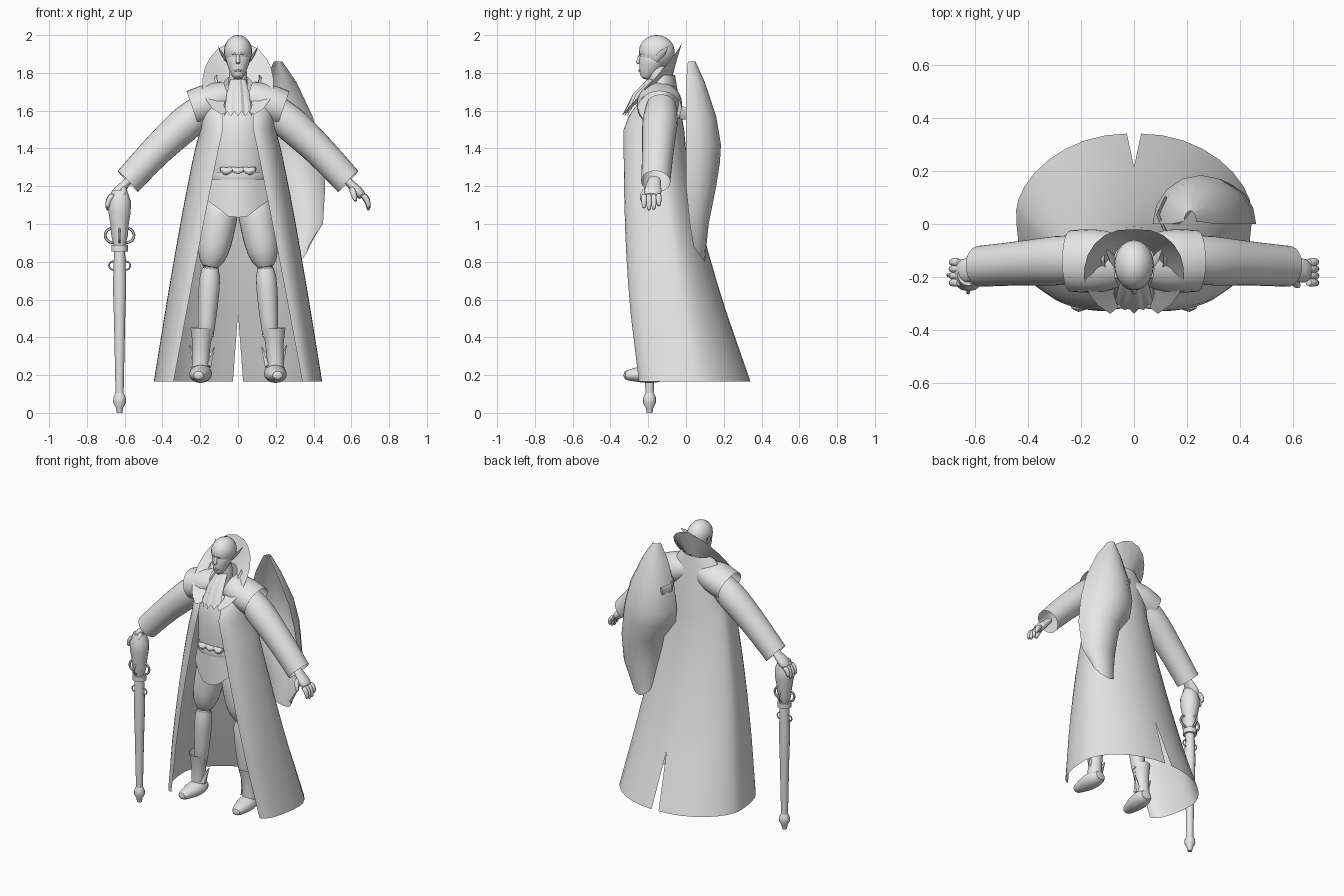
import bpy, math
from mathutils import Vector
from mathutils.geometry import interpolate_bezier

if "Cube" in bpy.data.objects:
    bpy.data.objects.remove(bpy.data.objects["Cube"])

grey = bpy.data.materials.new("plain grey")
grey.use_nodes = True
grey.diffuse_color = (.8, .8, .8, 1)
grey.node_tree.nodes["Principled BSDF"].inputs["Base Color"].default_value = grey.diffuse_color


def finish(obj, name, mirror=False, smooth=1, angle=45):
    obj.name = name
    obj.data.materials.append(grey)
    if mirror:
        modifier = obj.modifiers.new("mirror", "MIRROR")
        modifier.merge_threshold = .002
    if smooth:
        modifier = obj.modifiers.new("rounding", "SUBSURF")
        modifier.levels = modifier.render_levels = smooth
    bpy.ops.object.select_all(action="DESELECT")
    bpy.context.view_layer.objects.active = obj
    obj.select_set(True)
    bpy.ops.object.shade_smooth_by_angle(angle=math.radians(angle))


def loft(name, rows, closed=False, cap=False, **options):
    """Skin a surface over rows that have equal numbers of points."""
    count = len(rows[0])
    verts = [tuple(point) for row in rows for point in row]
    faces = []
    for start in range(0, len(verts) - count, count):
        for i in range(count if closed else count - 1):
            j = (i + 1) % count
            faces.append((start + i, start + j, start + count + j, start + count + i))
    if cap:
        faces.append(tuple(reversed(range(count))))
        faces.append(tuple(range(len(verts) - count, len(verts))))
    mesh = bpy.data.meshes.new(name)
    mesh.from_pydata(verts, [], faces)
    obj = bpy.data.objects.new(name, mesh)
    bpy.context.collection.objects.link(obj)
    finish(obj, name, **options)


def limb(name, start, end, radii, flat=1, bow=(0, 0, 0), ref=(0, 1, 0), sides=14, cap=True, **options):
    """Tube with evenly spaced radii along ref, scaled by flat across it, and a bowed centre line."""
    start, end, bow, ref = Vector(start), Vector(end), Vector(bow), Vector(ref)
    axis = (end - start).normalized()
    along = (ref - axis * ref.dot(axis)).normalized()
    across = along.cross(axis) * flat
    rows = []
    for k, radius in enumerate(radii):
        t = k / (len(radii) - 1)
        centre = start.lerp(end, t) + bow * math.sin(math.pi * t)
        angles = [math.tau * i / sides for i in range(sides)]
        rows.append([centre + (along * math.cos(a) + across * math.sin(a)) * radius for a in angles])
    loft(name, rows, closed=True, cap=cap, **options)


def ring(name, centre, radius, tilt):
    bpy.ops.mesh.primitive_torus_add(location=centre, rotation=tilt, major_radius=radius,
                                     minor_radius=radius / 5, major_segments=20, minor_segments=6)
    finish(bpy.context.object, name, smooth=0)


def ball(name, centre, size):
    bpy.ops.mesh.primitive_uv_sphere_add(segments=20, ring_count=12, location=centre)
    obj = bpy.context.object
    for vert in obj.data.vertices:
        vert.co *= Vector(size)
    finish(obj, name, smooth=0)


# Long open coat: flares towards the hem, closes over the shoulders, slit at the back
rows = []
for z in (.165, .53, .7, .85, 1, 1.15, 1.3, 1.4, 1.5, 1.6, 1.67, 1.73, 1.79):
    flare = max(0, 1.5 - z) / 1.33
    shoulder = max(0, z - 1.5) / .3
    front_x = .08 + .26 * flare ** .95 - .03 * shoulder ** 4
    front_y = -.33 + .08 * flare ** 2.5 + .13 * shoulder ** 1.5
    side_x = .2 + .245 * flare ** .86 - .1 * shoulder ** 4
    side_y = -.13 + .18 * flare ** 1.4
    back_y = -.01 + .35 * flare ** 1.4 - .05 * shoulder
    slit = .027 if z < .5 else 0
    turns = [math.pi / 2 * i / 8 for i in range(9)]
    front = [(front_x + (side_x - front_x) * math.sin(t),
              side_y + (front_y - side_y) * math.cos(t), z - .1 * shoulder * math.cos(t)) for t in turns]
    back = [(slit + (side_x - slit) * math.cos(t),
             side_y + (back_y - side_y) * math.sin(t) ** 1.2, z) for t in turns]
    rows.append(front + back[1:])
loft("long_coat", rows, mirror=True, smooth=0, angle=60)

# Shoulder caps and sleeves
limb("shoulder_cap", (.05, -.14, 1.675), (.24, -.14, 1.61), (.1, .122, .125, .12), flat=.85,
     cap=False, mirror=True)
limb("sleeve", (.16, -.13, 1.63), (.583, -.16, 1.225), (.08, .1, .093, .087, .083, .08),
     bow=(.01, 0, .01), cap=False, mirror=True)

# Flared standing collar between the rim and the neckline
rim = interpolate_bezier(Vector((0, -.02, 1.97)), Vector((.2, 0, 1.95)),
                         Vector((.26, -.26, 1.66)), Vector((.09, -.34, 1.58)), 10)
neckline = interpolate_bezier(Vector((0, -.07, 1.79)), Vector((.1, -.06, 1.79)),
                              Vector((.1, -.22, 1.68)), Vector((.06, -.315, 1.59)), 10)
loft("collar", [rim, neckline], mirror=True, smooth=0, angle=60)

# Ruffled neck cloth with a jagged hem
top, middle, hem = [], [], []
for i in range(9):
    x = (i - 4) / 4
    odd = i % 2
    sweep = abs(x) * .03
    top.append((x * .04, sweep - .2, 1.77))
    middle.append((x * .06, sweep - .275 - odd * .012, 1.69))
    hem.append((x * .075, sweep - .34 + odd * .012, 1.57 + odd * .025))
loft("neck_cloth", [top, middle, hem], smooth=0, angle=30)

# Waistcoat, scalloped belt and front flap
limb("waistcoat", (0, -.16, 1.12), (0, -.15, 1.68), (.13, .15, .15, .15, .08), flat=1.15, sides=20)
limb("belt", (0, -.165, 1.235), (0, -.165, 1.275), (.15, .155, .15), flat=1.1, sides=20, smooth=0)
for x in (-.06, 0, .06):
    limb("belt_lobe", (x - .04, -.3, 1.295), (x + .04, -.3, 1.295), (.012, .03, .012),
         bow=(0, 0, -.025), sides=8)
flap_top, flap_hem = [], []
for x, z in ((0, 1.035), (.05, 1.04), (.1, 1.08), (.17, 1.13)):
    flap_top.append((x * .9, 3 * x * x - .312, 1.235))
    flap_hem.append((x, 3 * x * x - .32, z))
loft("waist_flap", [flap_top, flap_hem], mirror=True, smooth=0)

# Breeches, stockings and spurred boots
limb("hips", (0, -.16, 1.03), (0, -.16, 1.2), (.07, .115, .125), flat=1.25)
limb("breeches", (.08, -.16, 1.14), (.15, -.17, .755), (.09, .1, .095, .09, .045), mirror=True)
limb("lower_leg", (.143, -.17, .8), (.175, -.16, .35), (.055, .06, .05, .04), mirror=True)
limb("boot_shaft", (.2, -.15, .2), (.19, -.16, .45), (.05, .046, .048, .064), cap=False, mirror=True)
limb("boot_foot", (.19, -.09, .212), (.21, -.335, .198), (.035, .05, .05, .036, .025), flat=1.25,
     ref=(0, 0, 1), mirror=True)
for name, base, tip in (("boot_cuff_point", (.15, -.16, .41), (.133, -.17, .475)),
                        ("boot_outer_spur", (.215, -.16, .25), (.258, -.14, .36)),
                        ("boot_inner_spur", (.165, -.16, .25), (.125, -.14, .35))):
    limb(name, base, tip, (.027, .002), sides=6, smooth=0, mirror=True)

# Head, neck, face and pointed ears
limb("neck", (0, -.14, 1.64), (0, -.15, 1.86), (.06, .05, .05))
ball("skull", (0, -.155, 1.912), (.075, .095, .088))
limb("jaw", (0, -.165, 1.9), (0, -.222, 1.765), (.08, .072, .05, .025), flat=.9)
limb("nose", (0, -.236, 1.91), (0, -.257, 1.845), (.007, .012, .016), sides=8)
limb("brow", (.008, -.25, 1.9), (.062, -.2, 1.905), (.006, .009, .004), bow=(.005, -.005, .005),
     sides=8, mirror=True)
limb("lips", (-.022, -.24, 1.812), (.022, -.24, 1.812), (.003, .007, .003), bow=(0, -.012, 0), sides=8)
limb("ear", (.066, -.16, 1.865), (.106, -.095, 1.94), (.015, .02, .002), flat=.35,
     sides=8, smooth=0, mirror=True)

# Hands: the left one hangs, the right one rests on the cane
limb("palm", (.56, -.165, 1.25), (.665, -.18, 1.14), (.037, .036, .05, .045), flat=.6, mirror=True)
for i in range(4):
    y = i * .026 - .222
    reach = (0, .012, .008, -.012)[i]
    limb("finger", (.655, y, 1.16), (.692, y, 1.08 - reach), (.017, .017, .015, .01),
         bow=(.012, 0, .005), sides=8, mirror=True)
limb("thumb", (.6, -.195, 1.2), (.625, -.235, 1.115), (.02, .018, .01), bow=(0, -.015, 0),
     sides=8, mirror=True)

# Ornate cane in stacked turned pieces, with ring guards
cane_x, cane_y = -.627, -.193
for name, bottom, top, radii in (("cane_ferrule", 0, .11, (.015, .02, .035, .033, .02)),
                                 ("cane_shaft", .1, .86, (.022, .026, .03, .036, .03)),
                                 ("cane_collar", .855, .89, (.045, .045)),
                                 ("cane_handle", .88, 1.18, (.03, .045, .05, .06, .062, .04))):
    limb(name, (cane_x, cane_y, bottom), (cane_x, cane_y, top), radii, smooth=0)
quarter = math.pi / 2
for side in (-1, 1):
    ring("cane_guard_ring", (cane_x + side * .038, cane_y, .94), .038, (quarter, 0, 0))
    ring("cane_small_ring", (cane_x + side * .034, cane_y, .78), .022, (quarter, 0, 0))
    ring("cane_cross_ring", (cane_x, cane_y + side * .03, .94), .036, (0, quarter, 0))

# Hollow half cape behind the left shoulder: height, inner edge, outer edge, front, depth
rows = []
for z, inner, outer, front, depth in ((1.86, .19, .235, .01, .04), (1.75, .14, .31, 0, .1),
                                      (1.57, .09, .395, 0, .16), (1.42, .07, .435, 0, .185),
                                      (1.33, .08, .45, 0, .18), (1.2, .17, .462, 0, .16),
                                      (1, .2, .45, .02, .1), (.88, .22, .37, .04, .06)):
    row = []
    for i in range(9):
        turn = math.pi * i / 8
        ragged = .08 * math.sin(turn) if z < 1 else 0
        row.append(((inner + outer - (outer - inner) * math.cos(turn)) / 2,
                    front + depth * math.sin(turn), z - ragged))
    rows.append(row)
loft("half_cape", rows, smooth=0, angle=60)
limb("cape_strap", (.12, -.03, 1.59), (.12, .1, 1.57), (.035, .03, .03), flat=.2,
     ref=(0, 0, 1), bow=(-.03, 0, 0), smooth=0)
